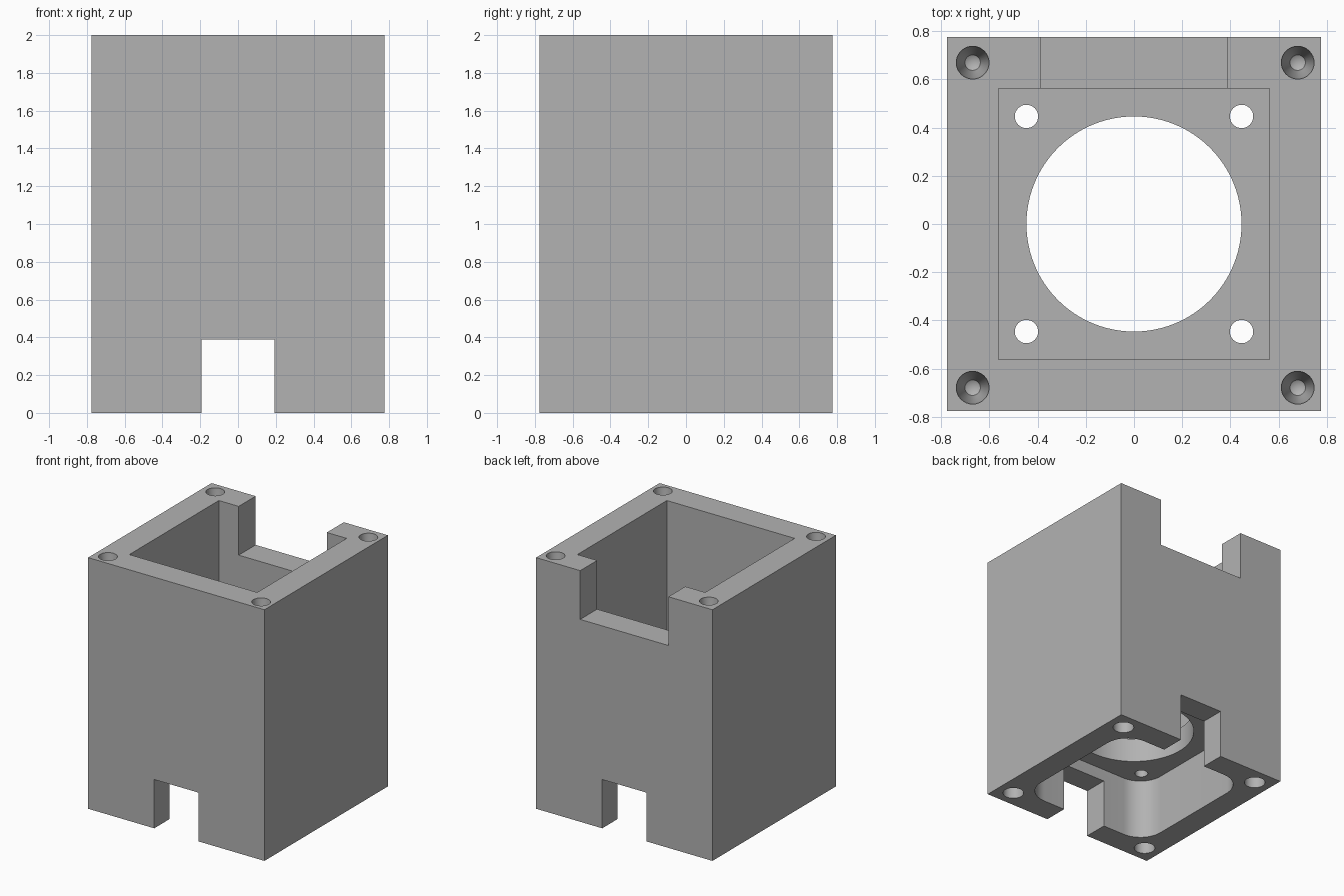
import bpy
import bmesh
import math
from mathutils import Matrix, Vector

default_cube = bpy.data.objects.get("Cube")
if default_cube:
    bpy.data.objects.remove(default_cube, do_unlink=True)

MM = 2 / 103          # model units per millimetre of the design
WIDTH, HEIGHT = 80, 103
SHELF_LOW, SHELF_HIGH = 25, 35
OVER = 5              # how far cutters overshoot open faces

grey = bpy.data.materials.new("plain grey")
grey.use_nodes = True
tone = (0.448, 0.448, 0.448, 1)
grey.diffuse_color = tone
grey.node_tree.nodes["Principled BSDF"].inputs["Base Color"].default_value = tone


def finish(name, bm):
    bmesh.ops.recalc_face_normals(bm, faces=bm.faces)
    bmesh.ops.scale(bm, vec=Vector((MM, MM, MM)), verts=bm.verts)
    mesh = bpy.data.meshes.new(name)
    bm.to_mesh(mesh)
    bm.free()
    mesh.materials.append(grey)
    obj = bpy.data.objects.new(name, mesh)
    bpy.context.collection.objects.link(obj)
    return obj


def box(name, low, high, corner=0):
    """Box between two corners, with optional rounded upright edges."""
    bm = bmesh.new()
    low, high = Vector(low), Vector(high)
    size = Matrix.Diagonal((high - low).to_4d())
    size[3][3] = 1
    bmesh.ops.create_cube(bm, size=1, matrix=Matrix.Translation((low + high) / 2) @ size)
    if corner:
        upright = [e for e in bm.edges
                   if abs(e.verts[0].co.z - e.verts[1].co.z) > 1]
        bmesh.ops.bevel(bm, geom=upright, offset=corner, segments=12,
                        profile=0.5, affect='EDGES')
    return finish(name, bm)


def turned(name, x, y, profile, sides=32):
    """Solid of revolution from (radius, z) pairs; radius zero closes to a point."""
    bm = bmesh.new()
    rings = []
    for radius, z in profile:
        if radius == 0:
            rings.append([bm.verts.new((x, y, z))] * sides)
        else:
            rings.append([bm.verts.new((x + radius * math.cos(math.tau * i / sides),
                                        y + radius * math.sin(math.tau * i / sides), z))
                          for i in range(sides)])
    for a, b in zip(rings, rings[1:]):
        for i in range(sides):
            j = (i + 1) % sides
            bm.faces.new(list(dict.fromkeys((a[i], a[j], b[j], b[i]))))
    for ring in (rings[0], rings[-1]):
        if ring[0] is not ring[1]:
            bm.faces.new(ring)
    return finish(name, bm)


half = WIDTH / 2
housing = box("housing", (-half, -half, 0), (half, half, HEIGHT))

# Square upper chamber, rounded lower chamber
cutters = [
    box("upper_chamber", (-29, -29, SHELF_HIGH), (29, 29, HEIGHT + OVER)),
    box("lower_chamber", (-30, -30, -OVER), (30, 30, SHELF_LOW), corner=10),
    # Cable slots through the front and back, and the wide opening in the back rim
    box("lower_slots", (-10, -half - OVER, -OVER), (10, half + OVER, 20)),
    box("rear_opening", (-20, 20, HEIGHT - 20), (20, half + OVER, HEIGHT + OVER)),
    # Round opening in the shelf
    turned("shelf_opening", 0, 0, [(23, SHELF_LOW - OVER), (23, SHELF_HIGH + OVER)], 96),
]

# Screw holes at each corner: shelf, underside and tapered top ones
for sx in (-1, 1):
    for sy in (-1, 1):
        cutters.append(turned("shelf_hole", 23 * sx, 23 * sy,
                              [(2.5, SHELF_LOW - OVER), (2.5, SHELF_HIGH + OVER)]))
        cutters.append(turned("underside_hole", 33 * sx, 33 * sy,
                              [(4, -OVER), (4, 10)]))
        cutters.append(turned("top_hole", 34.75 * sx + 0.25, 34.75 * sy - 0.25,
                              [(3.5, HEIGHT + OVER), (3.5, HEIGHT - 0.5),
                               (1.65, HEIGHT - 10), (0, HEIGHT - 11)]))

bpy.ops.object.select_all(action='DESELECT')
housing.select_set(True)
bpy.context.view_layer.objects.active = housing
for cutter in cutters:
    cutter.hide_render = True
    cut = housing.modifiers.new(cutter.name, 'BOOLEAN')
    cut.operation = 'DIFFERENCE'
    cut.solver = 'EXACT'
    cut.object = cutter
    bpy.ops.object.modifier_apply(modifier=cut.name)
for cutter in cutters:
    bpy.data.objects.remove(cutter, do_unlink=True)

bpy.ops.object.shade_smooth_by_angle(angle=math.radians(30))
